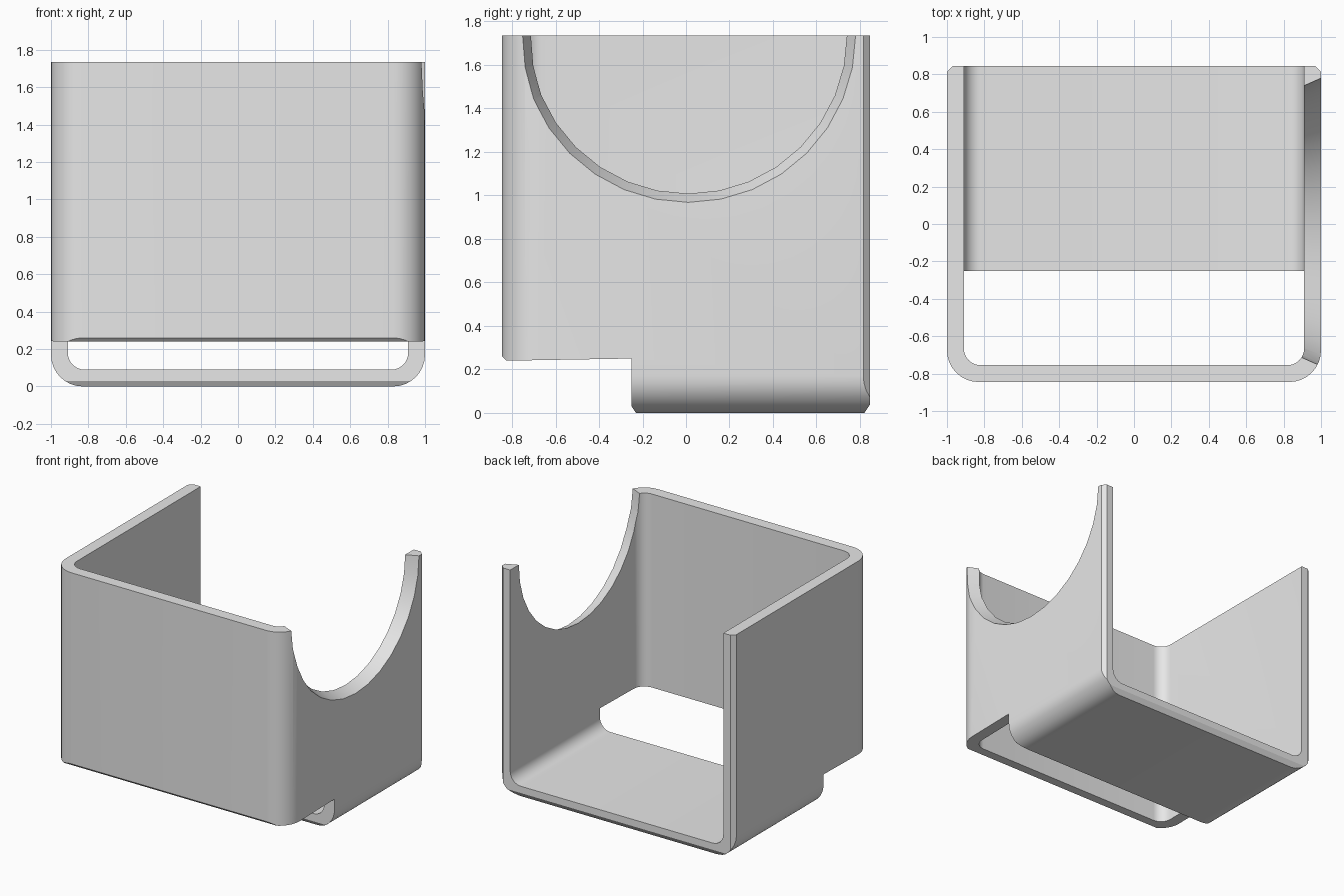
import bpy, bmesh, math
from mathutils import Matrix

cube = bpy.data.objects.get("Cube")
if cube:
    bpy.data.objects.remove(cube, do_unlink=True)

HALF, DEPTH, TOP, WALL = 1.0, 0.845, 1.735, 0.09


def add_object(name, bm):
    bmesh.ops.recalc_face_normals(bm, faces=bm.faces)
    mesh = bpy.data.meshes.new(name)
    bm.to_mesh(mesh)
    bm.free()
    obj = bpy.data.objects.new(name, mesh)
    bpy.context.collection.objects.link(obj)
    return obj


def prism(name, points, place, start, end):
    """Extrude a 2D profile; place maps (a, b, t) to a 3D position."""
    bm = bmesh.new()
    low = [bm.verts.new(place(a, b, start)) for a, b in points]
    high = [bm.verts.new(place(a, b, end)) for a, b in points]
    bm.faces.new(low)
    bm.faces.new(high)
    for i in range(len(points)):
        j = (i + 1) % len(points)
        bm.faces.new((low[i], low[j], high[j], high[i]))
    return add_object(name, bm)


def u_profile(half, bottom, top, radius, chamfer=0.0, steps=8):
    """Rectangle with two rounded lower corners and optional upper chamfers."""
    right = []
    for i in range(steps + 1):
        t = math.radians(-90 + 90 * i / steps)
        right.append((half - radius + radius * math.cos(t),
                      bottom + radius + radius * math.sin(t)))
    if chamfer:
        right += [(half, top - chamfer), (half - chamfer, top)]
    else:
        right.append((half, top))
    return right + [(-a, b) for a, b in reversed(right)]


def combine(target, tool, operation):
    mod = target.modifiers.new("cut", 'BOOLEAN')
    mod.operation, mod.solver, mod.object = operation, 'EXACT', tool
    bpy.context.view_layer.objects.active = target
    bpy.ops.object.modifier_apply(modifier=mod.name)
    bpy.data.objects.remove(tool, do_unlink=True)


plan = lambda a, b, t: (a, b, t)
front = lambda a, b, t: (a, t, b)
side = lambda a, b, t: (t, a, b)

# Outer block: rounded plan, rounded underside and stepped side outline
shell = prism("open_holder_shell", u_profile(HALF, -DEPTH, DEPTH, 0.17, 0.03), plan, -1, 3)
combine(shell, prism("underside", u_profile(HALF, 0, 3, 0.17), front, -2, 2), 'INTERSECT')
outline = [(-0.885, 0.30), (-0.825, 0.24), (-0.25, 0.25), (-0.25, 0.03), (-0.21, -0.03),
           (0.80, -0.03), (0.88, 0.09), (0.88, TOP), (-0.885, TOP)]
combine(shell, prism("side_outline", outline, side, -2, 2), 'INTERSECT')

# Inner space, open at the top and back
cavity = prism("cavity", u_profile(HALF - WALL, -DEPTH + WALL, 3, 0.09), plan, -1, 4)
combine(cavity, prism("cavity_floor", u_profile(HALF - WALL, WALL, 3.5, 0.09), front, -2, 2.5), 'INTERSECT')
combine(shell, cavity, 'DIFFERENCE')

# Tapered half-round cutout in the left wall
bm = bmesh.new()
slope = 0.04 / WALL
bmesh.ops.create_cone(bm, cap_ends=True, segments=32,
                      radius1=0.77 - slope * 0.2, radius2=0.77 + slope * 0.2, depth=0.4,
                      matrix=Matrix.Translation((HALF, 0.01, TOP + 0.003)) @ Matrix.Rotation(math.pi / 2, 4, 'Y'))
combine(shell, add_object("round_cutter", bm), 'DIFFERENCE')

# Grey finish with soft corners
grey = bpy.data.materials.new("light_grey")
grey.use_nodes = True
colour = (0.8, 0.8, 0.8, 1)
grey.diffuse_color = colour
grey.node_tree.nodes["Principled BSDF"].inputs["Base Color"].default_value = colour
shell.data.materials.clear()
shell.data.materials.append(grey)
for face in shell.data.polygons:
    face.material_index = 0

bpy.ops.object.select_all(action='DESELECT')
shell.select_set(True)
bpy.context.view_layer.objects.active = shell
bpy.ops.object.shade_smooth_by_angle(angle=math.radians(25))
